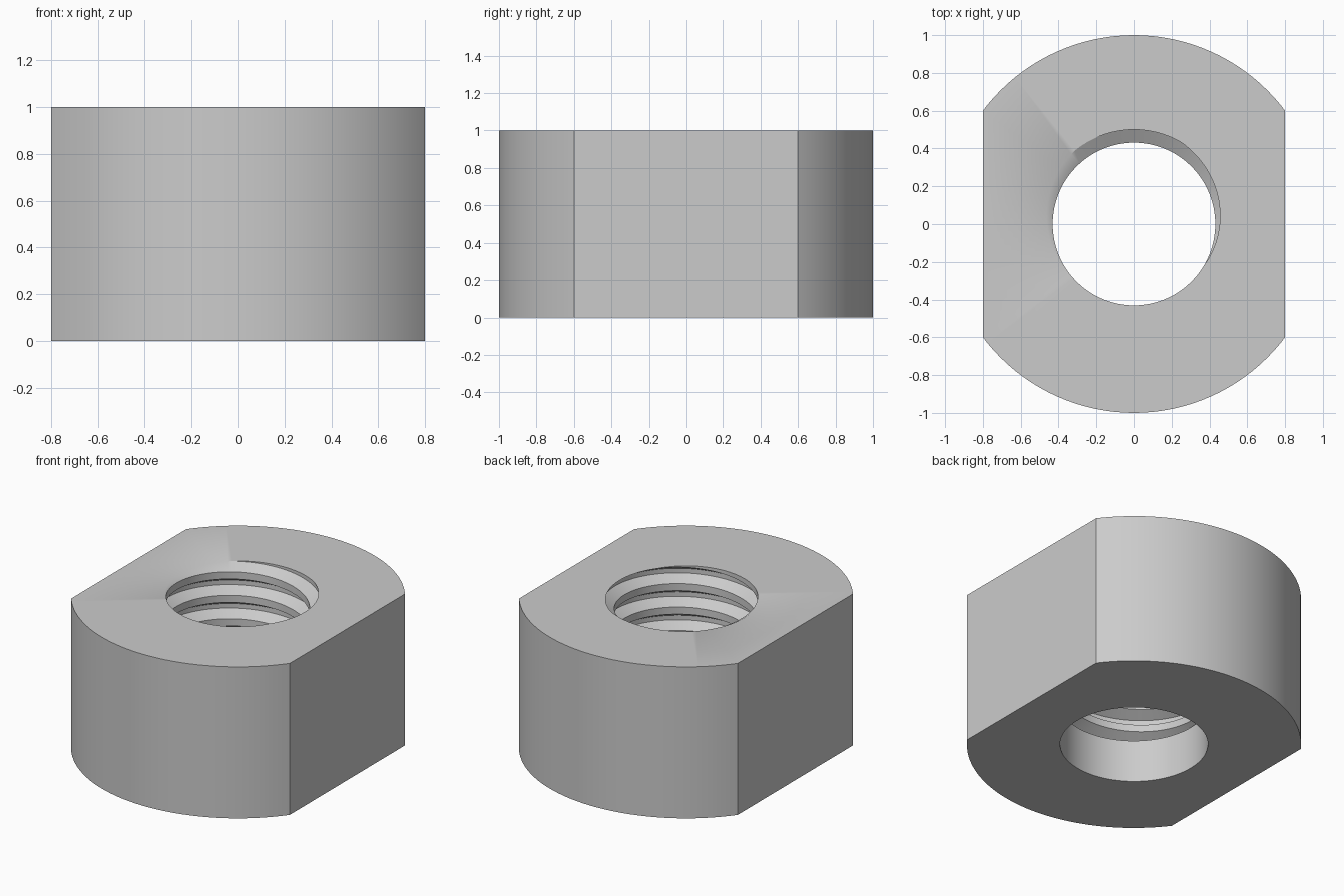
import bpy, bmesh, math

if "Cube" in bpy.data.objects:
    bpy.data.objects.remove(bpy.data.objects["Cube"], do_unlink=True)

HEIGHT, FLAT = 1.0, 0.8
BORE, CREST, ROOT = 0.443, 0.431, 0.5
THREAD_START, PITCH = 0.28, 0.155
HALF_ROOT, HALF_GROOVE = 0.015, 0.054
PHASE = math.radians(95)          # groove centre meets the top here


def groove_height(angle, turn):
    return HEIGHT + PITCH * ((angle - PHASE) / math.tau - turn)


def thread_radius(angle, z):
    # distance from the nearest groove centre sets the depth
    d = (z - groove_height(angle, 0)) / PITCH
    d = abs(d - round(d)) * PITCH
    t = (HALF_GROOVE - d) / (HALF_GROOVE - HALF_ROOT)
    return CREST + (ROOT - CREST) * min(1, max(0, t))


def column(angle):
    """Closed section of the nut at one angle, as (radius, height) pairs."""
    outer = min(1.0, FLAT / max(abs(math.cos(angle)), 1e-6))
    points = [(outer, 0), (outer, HEIGHT)]
    for turn in range(-2, 8):
        for offset in (HALF_GROOVE, HALF_ROOT, -HALF_ROOT, -HALF_GROOVE):
            z = groove_height(angle, turn) + offset
            z = min(HEIGHT, max(THREAD_START, z))
            points.append((thread_radius(angle, z), z))
    return points + [(BORE, THREAD_START), (BORE, 0)]


# angles, including the exact corners of the two flats
corner = math.acos(FLAT)
angles = [math.tau * i / 120 for i in range(121)]
angles += [corner, math.pi - corner, math.pi + corner, math.tau - corner]
angles.sort()

bm = bmesh.new()
columns = [[bm.verts.new((r * math.cos(a), r * math.sin(a), z)) for r, z in column(a)]
           for a in angles]
for left, right in zip(columns, columns[1:]):
    for i in range(len(left)):
        j = (i + 1) % len(left)
        bm.faces.new((left[i], right[i], right[j], left[j]))
bmesh.ops.remove_doubles(bm, verts=bm.verts, dist=0.0001)
bmesh.ops.dissolve_degenerate(bm, edges=bm.edges, dist=0.0001)
bmesh.ops.recalc_face_normals(bm, faces=bm.faces)

mesh = bpy.data.meshes.new("threaded_nut")
bm.to_mesh(mesh)
bm.free()
nut = bpy.data.objects.new("threaded_nut", mesh)
bpy.context.collection.objects.link(nut)

# plain grey metal
grey = bpy.data.materials.new("light_grey")
grey.use_nodes = True
grey.diffuse_color = (0.6, 0.6, 0.6, 1)
grey.node_tree.nodes["Principled BSDF"].inputs["Base Color"].default_value = (0.6, 0.6, 0.6, 1)
mesh.materials.append(grey)

bpy.ops.object.select_all(action="DESELECT")
nut.select_set(True)
bpy.context.view_layer.objects.active = nut
bpy.ops.object.shade_smooth_by_angle(angle=math.radians(30))
